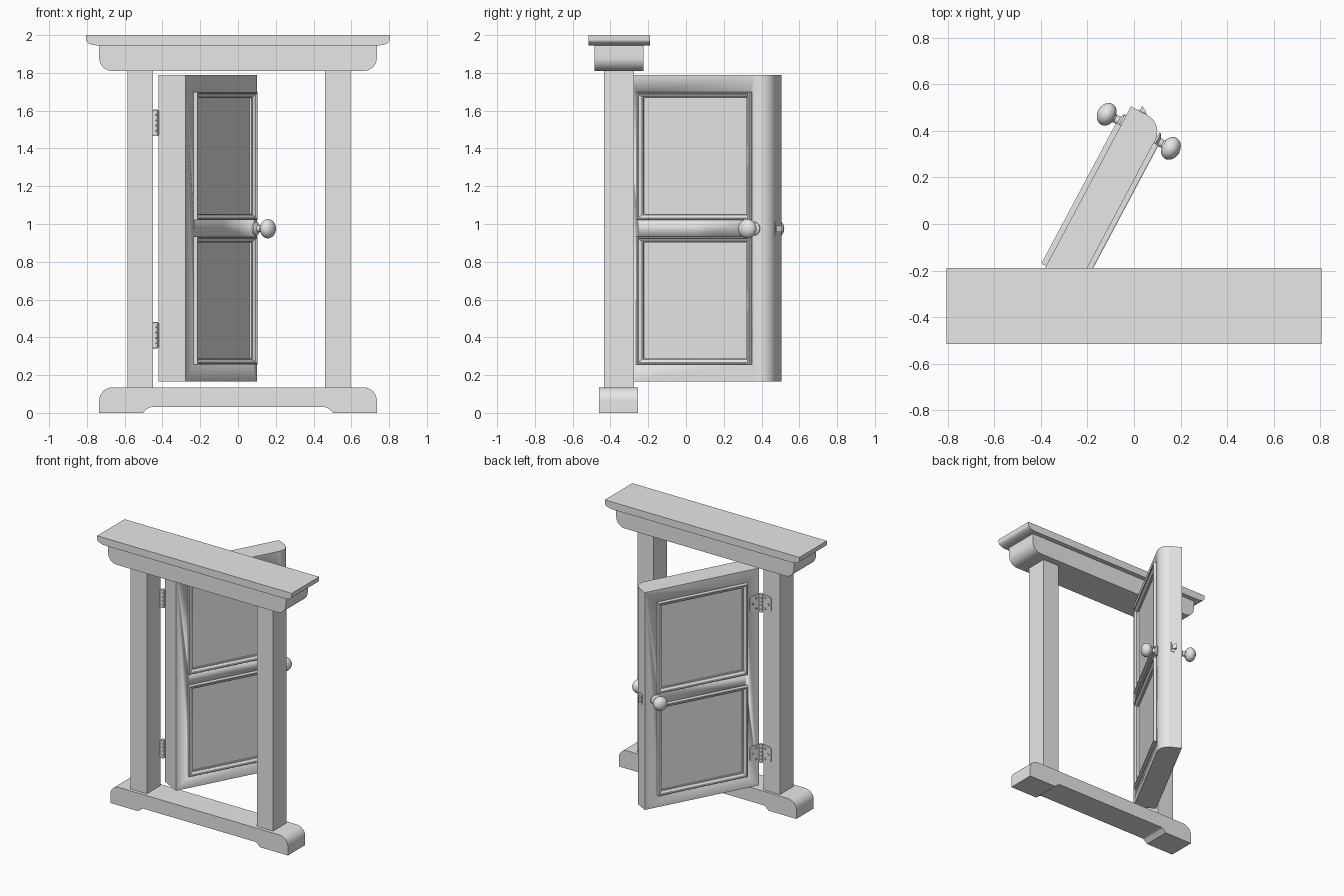
import bpy, bmesh
from math import cos, sin, pi, radians
from mathutils import Matrix, Vector

if "Cube" in bpy.data.objects:
    bpy.data.objects.remove(bpy.data.objects["Cube"])

grey = bpy.data.materials.new("plain grey")
grey.use_nodes = True
grey.diffuse_color = (0.8, 0.8, 0.8, 1)
grey.node_tree.nodes["Principled BSDF"].inputs["Base Color"].default_value = (0.8, 0.8, 0.8, 1)

WORLD = Matrix.Identity(4)
# Door space: x runs from hinge to latch, the front face is at y = -THICK, the back at y = 0
DOOR = Matrix.Translation((-0.42, -0.26, 0)) @ Matrix.Rotation(radians(62), 4, "Z")
LENGTH, THICK, LOCK_Z = 0.867, 0.16, 0.975


def finish(name, bm, matrix=WORLD):
    bmesh.ops.remove_doubles(bm, verts=bm.verts, dist=1e-5)
    bmesh.ops.recalc_face_normals(bm, faces=bm.faces)
    mesh = bpy.data.meshes.new(name)
    bm.to_mesh(mesh)
    bm.free()
    mesh.materials.append(grey)
    mesh.shade_smooth()
    mesh.set_sharp_from_angle(angle=radians(30))
    obj = bpy.data.objects.new(name, mesh)
    bpy.context.collection.objects.link(obj)
    obj.matrix_world = matrix
    return obj


def arc(cx, cy, r, start, end, steps=10):
    angles = [radians(start + (end - start) * i / steps) for i in range(steps + 1)]
    return [(cx + r * cos(a), cy + r * sin(a)) for a in angles]


def prism(name, outline, axis, lo, hi, matrix=WORLD):
    """Extrude an outline along y (outline in x, z) or along z (outline in x, y)."""
    bm = bmesh.new()
    place = (lambda p, d: (p[0], d, p[1])) if axis == "y" else (lambda p, d: (p[0], p[1], d))
    face = bm.faces.new([bm.verts.new(place(p, lo)) for p in outline])
    new = bmesh.ops.extrude_face_region(bm, geom=[face])["geom"]
    shift = Vector(place((0, 0), hi - lo))
    bmesh.ops.translate(bm, vec=shift, verts=[g for g in new if isinstance(g, bmesh.types.BMVert)])
    return finish(name, bm, matrix)


def add_box(bm, lo, hi):
    lo, hi = Vector(lo), Vector(hi)
    m = Matrix.Translation((lo + hi) / 2) @ Matrix.Diagonal((*(hi - lo), 1))
    bmesh.ops.create_cube(bm, size=1, matrix=m)


def box(name, lo, hi, matrix=WORLD):
    bm = bmesh.new()
    add_box(bm, lo, hi)
    return finish(name, bm, matrix)


def lathe(name, profile, matrix, steps=32):
    """Spin (radius, height) points around z."""
    bm = bmesh.new()
    vs = [bm.verts.new((r, 0, h)) for r, h in profile]
    es = [bm.edges.new(pair) for pair in zip(vs, vs[1:])]
    bmesh.ops.spin(bm, geom=vs + es, cent=(0, 0, 0), axis=(0, 0, 1), angle=2 * pi, steps=steps)
    return finish(name, bm, matrix)


def mirrored(half):
    return half + [(-x, z) for x, z in reversed(half)]


# Frame: base with feet, posts, lintel and cornice
base = [(0.46, 0.03)] + arc(0.46, 0, 0.03, 90, 45, 4) + [(0.505, 0), (0.735, 0)] + arc(0.665, 0.065, 0.07, 0, 90)
prism("base", mirrored(base), "y", -0.46, -0.255)
lintel = arc(0.665, 1.88, 0.07, -90, 0) + [(0.735, 1.945)]
prism("lintel", mirrored(lintel), "y", -0.485, -0.225)
cornice = [(0.735, 1.945)] + [(0.735 + 0.07 * sin(a), 1.975 - 0.03 * cos(a))
                              for a in [pi / 2 * i / 8 for i in range(1, 9)]] + [(0.805, 2.0)]
prism("cornice", mirrored(cornice), "y", -0.515, -0.19)
for side, x in (("right", -0.585), ("left", 0.46)):
    box(side + "_post", (x, -0.435, 0.135), (x + 0.135, -0.275, 1.81))

# Door slab with a rounded leading edge and recessed panels
R = 0.08
slab = [(0, 0), (0, -THICK)] + arc(LENGTH - R, R - THICK, R, -90, 0, 12) + [(LENGTH, 0)]
door = prism("door", slab, "z", 0.165, 1.79, DOOR)
U0, U1, DEPTH = 0.09, 0.775, 0.01
PANELS = {"lower": (0.255, 0.935), "upper": (1.02, 1.70)}
cut = bmesh.new()
for z0, z1 in PANELS.values():
    for y in (-THICK, 0):
        add_box(cut, (U0 + 0.01, y - DEPTH, z0 + 0.01), (U1 - 0.01, y + DEPTH, z1 - 0.01))
cutter = finish("panel_cutter", cut, DOOR)
cutter.hide_render = True
cutter.hide_viewport = True
recess = door.modifiers.new("recess", "BOOLEAN")
recess.operation, recess.solver, recess.object = "DIFFERENCE", "EXACT", cutter


# Mouldings: one mitred profile swept around each panel (inset, height)
MOULD = [(0, -0.002), (0, 0.018), (0.003, 0.023), (0.010, 0.023), (0.013, 0.016),
         (0.020, 0.012), (0.027, 0.004), (0.033, 0.002), (0.033, -0.012), (0.012, -0.012)]


def moulding(name, z0, z1, face_y, out):
    bm = bmesh.new()
    rings = []
    for inset, h in MOULD:
        y, a, b, c, d = face_y + out * h, U0 + inset, U1 - inset, z0 + inset, z1 - inset
        rings.append([bm.verts.new(p) for p in ((a, y, c), (b, y, c), (b, y, d), (a, y, d))])
    for p, q in zip(rings, rings[1:] + rings[:1]):
        for i in range(4):
            j = (i + 1) % 4
            bm.faces.new((p[i], p[j], q[j], q[i]))
    finish(name, bm, DOOR)


KNOB_U = 0.788
KNOB = [(0, 0), (0.036, 0), (0.036, 0.008), (0.028, 0.014), (0.019, 0.018), (0.017, 0.035), (0.022, 0.042)]
KNOB += [(0.051 * cos(a), 0.076 + 0.04 * sin(a)) for a in [radians(-58 + 148 * i / 16) for i in range(16)]]
KNOB += [(0, 0.116)]

for side, y, out in (("front", -THICK, -1), ("back", 0, 1)):
    for row, (z0, z1) in PANELS.items():
        moulding(f"{row}_{side}_moulding", z0, z1, y, out)
    turn = Matrix.Rotation(radians(-90 * out), 4, "X")
    lathe(side + "_knob", KNOB, DOOR @ Matrix.Translation((KNOB_U, y, LOCK_Z)) @ turn)

# Latch on the leading edge
box("latch_plate", (LENGTH - 0.01, -0.076, 0.937), (LENGTH + 0.003, -0.036, 1.013), DOOR)
bolt = [(LENGTH - 0.01, -0.07), (LENGTH + 0.008, -0.07), (LENGTH + 0.025, -0.042), (LENGTH - 0.01, -0.042)]
prism("latch_bolt", bolt, "z", 0.957, 0.993, DOOR)

# Hinges: two leaves with screws around a knuckle
PIN = Vector((-0.437, -0.262, 0))
SCREW = [(0, 0.003), (0.005, 0.003), (0.008, 0), (0.008, -0.004)]


def leaf(name, matrix, z, start, direction):
    h, w, r = 0.066, 0.078, 0.02
    half = [(0, h)] + arc(w - r, h - 0.008 - r, r, 90, 0, 6)
    shape = [(start + direction * x, z + v) for x, v in half + [(x, -v) for x, v in reversed(half)]]
    prism(name, shape, "y", -0.002, 0.006, matrix)
    for i, (x, dz) in enumerate(((0.03, 0.04), (0.055, 0), (0.03, -0.04))):
        m = Matrix.Translation((start + direction * x, 0.006, z + dz)) @ Matrix.Rotation(radians(-90), 4, "X")
        lathe(f"{name}_screw_{i + 1}", SCREW, matrix @ m, 12)


for row, z in (("lower", 0.411), ("upper", 1.535)):
    knuckle = [(0, z - 0.07)]
    for i in range(5):
        low = z - 0.07 + i * 0.028
        knuckle += [(0.010, low), (0.013, low + 0.002), (0.013, low + 0.026), (0.010, low + 0.028)]
    lathe(row + "_hinge_knuckle", knuckle + [(0, z + 0.07)], Matrix.Translation(PIN), 16)
    leaf(row + "_hinge_door_leaf", DOOR, z, -0.008, 1)
    leaf(row + "_hinge_post_leaf", Matrix.Translation((0, -0.275, 0)), z, -0.437, -1)
